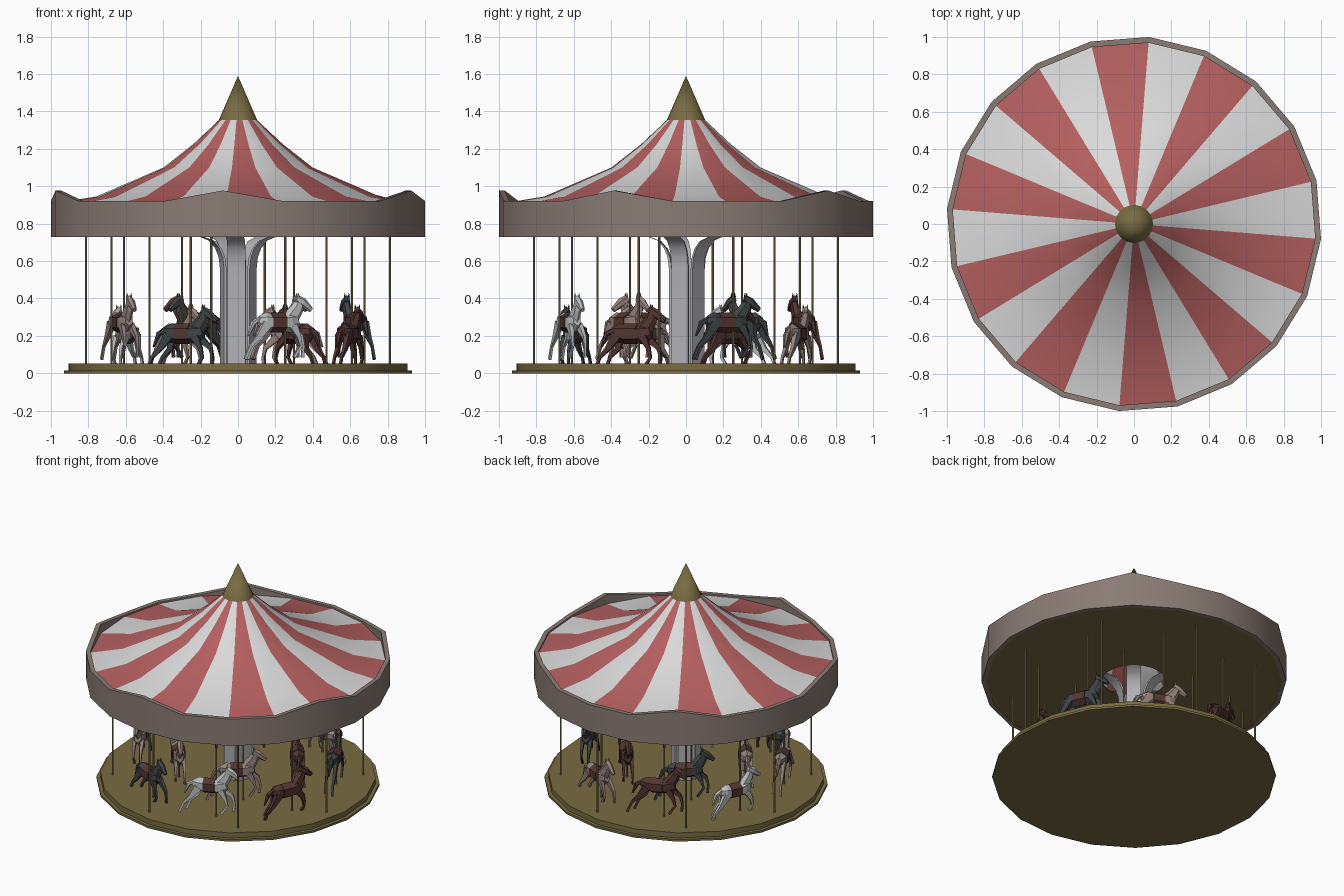
import bpy, bmesh, math
from mathutils import Matrix, Vector

if "Cube" in bpy.data.objects:
    bpy.data.objects.remove(bpy.data.objects["Cube"])

SIDES = 20
TURN = math.radians(-94.6)


def material(name, r, g, b):
    m = bpy.data.materials.new(name)
    m.use_nodes = True
    m.diffuse_color = (r, g, b, 1)
    bsdf = next(n for n in m.node_tree.nodes if n.type == 'BSDF_PRINCIPLED')
    bsdf.inputs["Base Color"].default_value = (r, g, b, 1)
    bsdf.inputs["Roughness"].default_value = 0.8
    return m


GOLD = material("old gold", .19, .15, .055)
BRASS = material("pole brass", .29, .22, .09)
RED = material("canvas red", .46, .115, .115)
WHITE = material("canvas white", .70, .70, .70)
TAUPE = material("rim taupe", .255, .20, .175)
STEEL = material("pillar grey", .45, .45, .47)
COATS = {
    "white": material("white coat", .50, .51, .51),
    "rose": material("rose coat", .30, .225, .205),
    "brown": material("brown coat", .085, .036, .03),
    "black": material("black coat", .05, .057, .06),
}


def finish(name, bm, mats, smooth=False, recalc=True):
    if recalc:
        bmesh.ops.recalc_face_normals(bm, faces=bm.faces)
    me = bpy.data.meshes.new(name)
    bm.to_mesh(me)
    bm.free()
    for m in mats:
        me.materials.append(m)
    ob = bpy.data.objects.new(name, me)
    bpy.context.collection.objects.link(ob)
    if smooth:
        bpy.ops.object.select_all(action='DESELECT')
        ob.select_set(True)
        bpy.context.view_layer.objects.active = ob
        bpy.ops.object.shade_smooth_by_angle()
    return ob


def lathe(name, profile, mats, closed=False, lift=None, smooth=True):
    """Spin (radius, height) points; materials alternate around the ring."""
    bm = bmesh.new()
    rings = []
    for i, (r, z) in enumerate(profile):
        if r == 0:
            rings.append([bm.verts.new((0, 0, z))] * SIDES)
            continue
        ring = []
        for k in range(SIDES):
            a = TURN + math.tau * k / SIDES
            dz = lift(k) if lift and i in (1, 2) else 0
            ring.append(bm.verts.new((r * math.cos(a), r * math.sin(a), z + dz)))
        rings.append(ring)
    pairs = list(zip(rings, rings[1:]))
    if closed:
        pairs.append((rings[-1], rings[0]))
    for low, high in pairs:
        for k in range(SIDES):
            n = (k + 1) % SIDES
            corners = list(dict.fromkeys((low[k], low[n], high[n], high[k])))
            bm.faces.new(corners).material_index = k % len(mats)
    return finish(name, bm, mats, smooth)


# Platform with a stepped edge
lathe("platform", [(0, 0), (.933, 0), (.933, .015), (.908, .015), (.908, .052), (0, .052)], [GOLD])

# Striped canvas roof, finial and ceiling
lathe("canvas_roof", [(.975, .91), (.76, .945), (.40, 1.10), (.24, 1.225), (.09, 1.365)], [RED, WHITE])
lathe("finial", [(0, 1.355), (.102, 1.355), (0, 1.59)], [GOLD])
lathe("ceiling", [(.98, .73), (.21, .73), (.21, .736), (.98, .736)], [GOLD], closed=True)

# Rim whose top edge rises to five points
lathe("roof_rim", [(1.003, .728), (1.003, .922), (.972, .922), (.972, .728)], [TAUPE],
      closed=True, lift=lambda k: .055 if k % 4 == 0 else 0)

# Five curved pillars flaring into the ceiling
path = [(.088, .052), (.088, .56), (.095, .62), (.115, .67), (.15, .71), (.21, .733)]
for i in range(5):
    bm = bmesh.new()
    rings = [[bm.verts.new((r - d, w, z - d * .3)) for d, w in
              ((0, -.048), (0, .048), (.014, .048), (.014, -.048))] for r, z in path]
    for a, b in zip(rings, rings[1:]):
        for k in range(4):
            n = (k + 1) % 4
            bm.faces.new((a[k], a[n], b[n], b[k]))
    bm.faces.new(rings[0])
    bm.faces.new(rings[-1])
    ob = finish(f"pillar_{i + 1}", bm, [STEEL], True)
    ob.rotation_euler.z = TURN + math.tau * i / 5


def pole(name, radius, angle):
    bm = bmesh.new()
    bmesh.ops.create_cone(bm, cap_ends=True, segments=8, radius1=.006, radius2=.006, depth=.68)
    ob = finish(name, bm, [BRASS], True)
    ob.location = (radius * math.cos(angle), radius * math.sin(angle), .391)


def tube(bm, rings, mat=0, sides=6):
    """Loft (x, y, z, half width, half thickness) rings along their path."""
    pts = [Vector(r[:3]) for r in rings]
    loops = []
    for i, (p, ring) in enumerate(zip(pts, rings)):
        along = (pts[min(i + 1, len(pts) - 1)] - pts[max(i - 1, 0)]).normalized()
        side = Vector((0, 1, 0))
        up = along.cross(side).normalized()
        loops.append([bm.verts.new(p + side * ring[3] * math.cos(t) + up * ring[4] * math.sin(t))
                      for t in (math.tau * (k + .5) / sides for k in range(sides))])
    for a, b in zip(loops, loops[1:]):
        for k in range(sides):
            n = (k + 1) % sides
            bm.faces.new((a[k], a[n], b[n], b[k])).material_index = mat
    for loop in (loops[0], loops[-1]):
        bm.faces.new(loop).material_index = mat


def horse(name, coat, radius, angle, drop):
    bm = bmesh.new()
    # Barrel, neck, head and tail
    tube(bm, [(-.155, 0, .285, .022, .025), (-.12, 0, .275, .045, .052),
              (-.04, 0, .268, .044, .045), (.03, 0, .272, .042, .055), (.07, 0, .285, .024, .034)])
    tube(bm, [(.025, 0, .285, .030, .048), (.07, 0, .345, .021, .036), (.092, 0, .395, .016, .024)])
    tube(bm, [(.066, 0, .398, .017, .022), (.10, 0, .378, .021, .026), (.15, 0, .338, .012, .014)])
    tube(bm, [(-.14, 0, .295, .012, .012), (-.185, 0, .27, .016, .016), (-.215, 0, .20, .005, .006)])
    # Saddle cloth
    tube(bm, [(-.085, 0, .271, .050, .054), (-.005, 0, .271, .050, .054)], 1)
    for s in (-1, 1):
        # Ear, galloping hind leg and lifted front leg
        tube(bm, [(.072, s * .011, .405, .006, .008), (.073, s * .012, .428, .001, .002)], sides=4)
        k = s * .018
        tube(bm, [(-.115, s * .026, .265, .021, .038), (-.15 + k, s * .028, .19, .014, .020),
                  (-.195 + k, s * .028, .145, .009, .011), (-.225 + k, s * .028, .075, .009, .012)], sides=4)
        tube(bm, [(.035, s * .026, .255, .018, .030), (.085 + k, s * .028, .195, .012, .016),
                  (.098 + k, s * .028, .145, .008, .010), (.075 + k * 2, s * .028, .085, .009, .012)], sides=4)
    ob = finish(name, bm, [COATS[coat], COATS["brown"]])
    ob.matrix_world = (Matrix.Translation((radius * math.cos(angle), radius * math.sin(angle), -drop))
                       @ Matrix.Rotation(angle + math.pi / 2, 4, 'Z'))
    pole(name + "_pole", radius, angle)


# Outer ring of horses, alternately high and low
ring_coats = ["black", "rose", "brown", "white", "rose", "black", "white", "brown"]
for i, coat in enumerate(ring_coats):
    horse(f"outer_horse_{i + 1}", coat, .66, math.radians(22.5 + 45 * i), .06 * (i % 2))

# Inner ring of horses
for i, coat in enumerate(["brown", "black", "rose", "rose"]):
    horse(f"inner_horse_{i + 1}", coat, .39, math.radians(40 + 90 * i), .06 * ((i + 1) % 2))

# Poles along the platform edge
for i in range(8):
    pole(f"edge_pole_{i + 1}", .825, math.radians(-10 + 45 * i))
